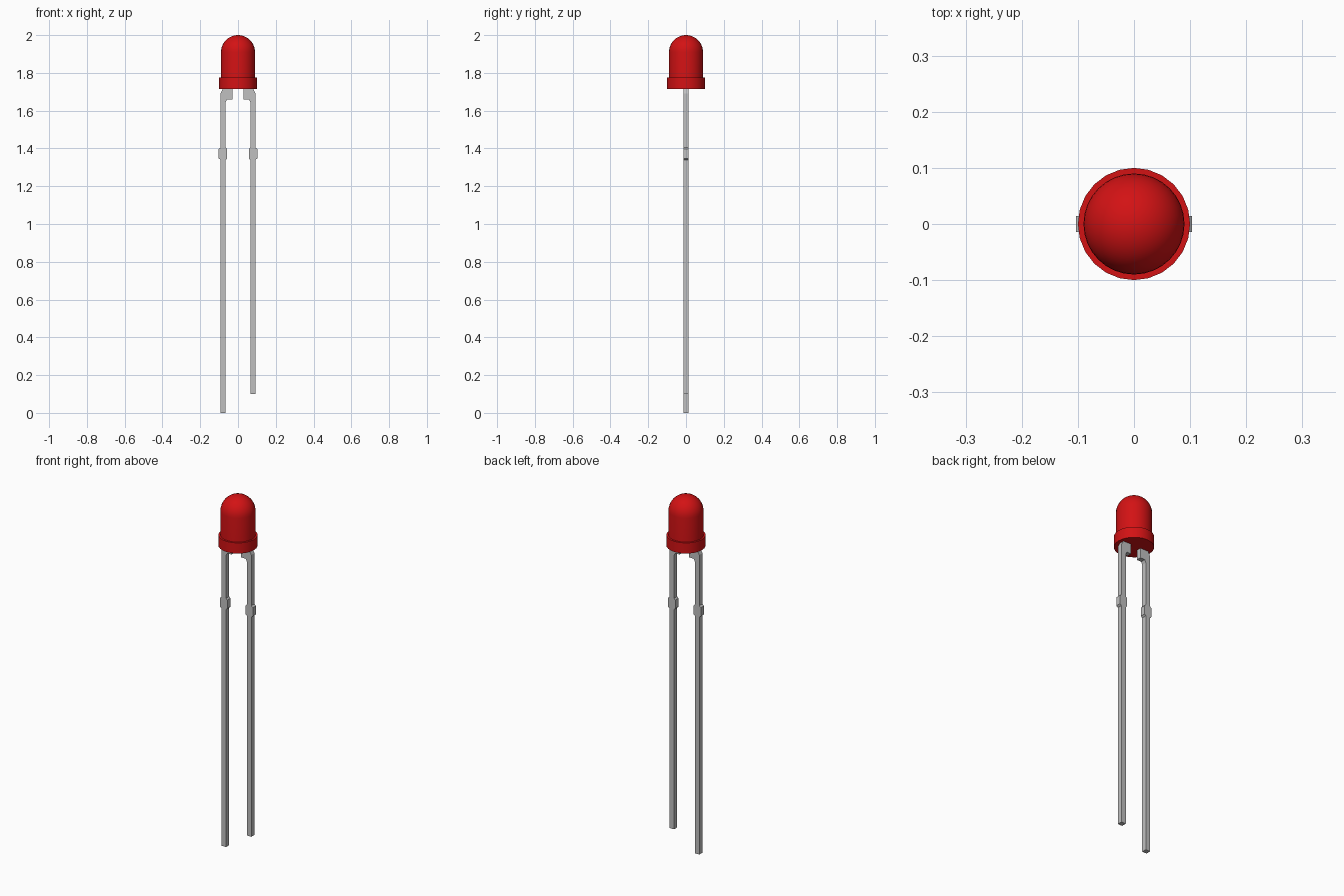
import bpy, bmesh, math

cube = bpy.data.objects.get("Cube")
if cube:
    bpy.data.objects.remove(cube, do_unlink=True)


def material(name, color, roughness):
    m = bpy.data.materials.new(name)
    m.use_nodes = True
    m.diffuse_color = (*color, 1)
    bsdf = m.node_tree.nodes["Principled BSDF"]
    bsdf.inputs["Base Color"].default_value = (*color, 1)
    bsdf.inputs["Roughness"].default_value = roughness
    return m


red = material("red_plastic", (0.65, 0.006, 0.007), 0.4)
grey = material("grey_metal", (0.53, 0.53, 0.53), 0.4)


def finish(bm, name, mat):
    bmesh.ops.remove_doubles(bm, verts=bm.verts, dist=1e-5)
    bmesh.ops.recalc_face_normals(bm, faces=bm.faces)
    mesh = bpy.data.meshes.new(name)
    bm.to_mesh(mesh)
    bm.free()
    mesh.materials.append(mat)
    obj = bpy.data.objects.new(name, mesh)
    bpy.context.collection.objects.link(obj)
    return obj


def lathe(name, profile, sides, mat):
    """Spin an (r, z) profile about the z axis."""
    bm = bmesh.new()
    verts = [bm.verts.new((r, 0, z)) for r, z in profile]
    edges = [bm.edges.new(pair) for pair in zip(verts, verts[1:])]
    bmesh.ops.spin(bm, geom=verts + edges, cent=(0, 0, 0), axis=(0, 0, 1),
                   angle=math.tau, steps=sides, use_duplicate=False)
    obj = finish(bm, name, mat)
    bpy.ops.object.select_all(action="DESELECT")
    obj.select_set(True)
    bpy.context.view_layer.objects.active = obj
    bpy.ops.object.shade_smooth_by_angle(angle=math.radians(35))
    return obj


def leg(name, side, bottom):
    """Flat lead with a bent head and a stop bulge, cut from one outline."""
    inner, outer, half = 0.065, 0.093, 0.014
    outline = [
        (inner, bottom), (outer, bottom),
        (outer, 1.34), (0.103, 1.348), (0.103, 1.396), (outer, 1.404),
        (outer, 1.69), (0.08, 1.715), (0.08, 1.74),
        (0.03, 1.74), (0.03, 1.66), (0.058, 1.66), (inner, 1.645),
        (inner, 1.404), (0.057, 1.396), (0.057, 1.348), (inner, 1.34),
    ]
    bm = bmesh.new()
    face = bm.faces.new([bm.verts.new((side * x, -half, z)) for x, z in outline])
    out = bmesh.ops.extrude_face_region(bm, geom=[face])
    moved = [v for v in out["geom"] if isinstance(v, bmesh.types.BMVert)]
    bmesh.ops.translate(bm, verts=moved, vec=(0, 2 * half, 0))
    return finish(bm, name, grey)


# Domed lens
R, TOP, STEPS = 0.09, 2.0, 10
dome = [(R * math.cos(a), TOP - R + R * math.sin(a))
        for a in (math.pi / 2 * i / STEPS for i in range(STEPS))]
lathe("lens", [(0, 1.72), (R, 1.72)] + dome + [(0, TOP)], 32, red)

# Base rim
lathe("base_rim", [(0, 1.715), (0.1, 1.715), (0.1, 1.775), (0, 1.775)], 24, red)

# Long and short leads
leg("right_leg", -1, 0.0)
leg("left_leg", 1, 0.10)
